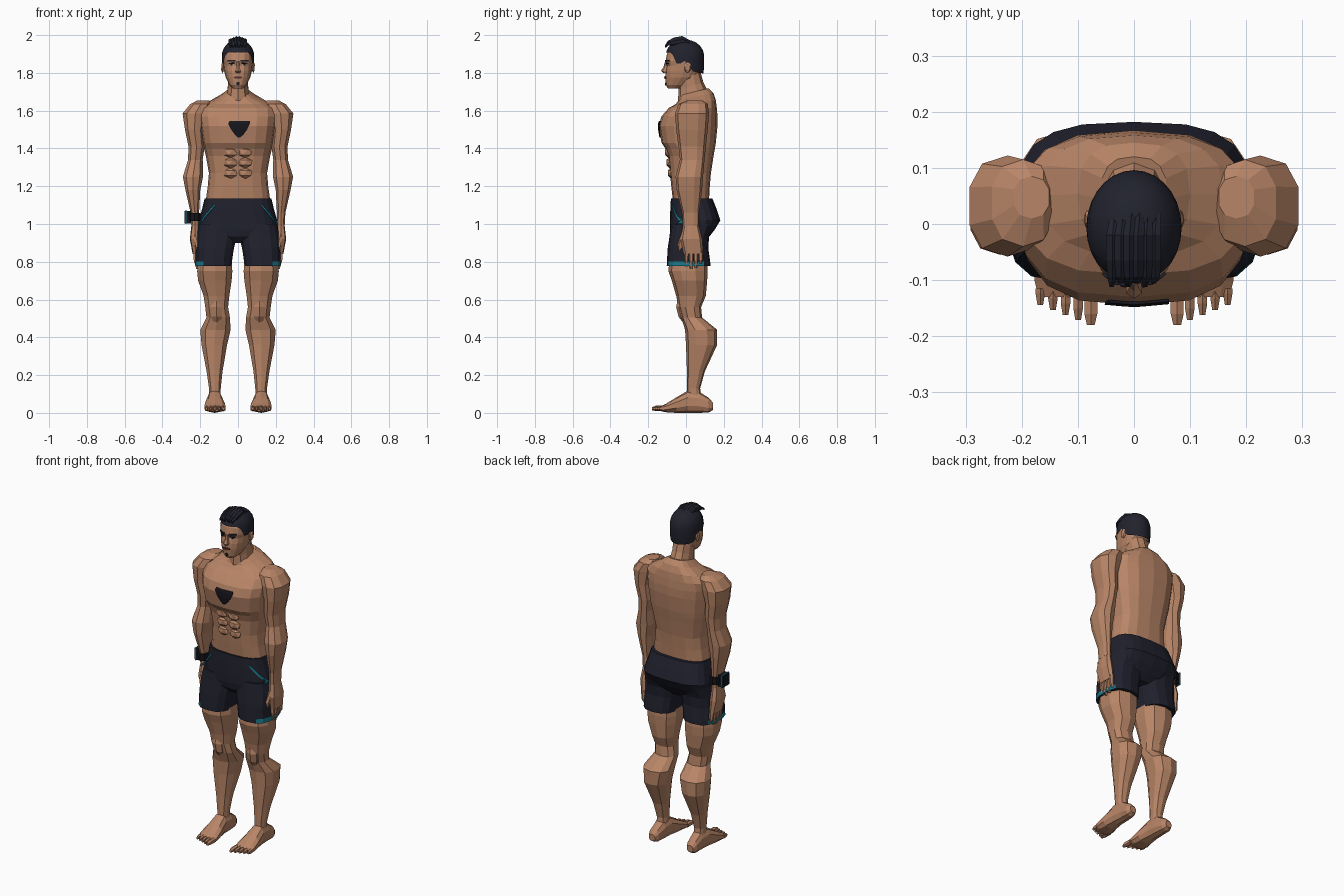
import bpy, bmesh, math
from mathutils import Vector
from mathutils.bvhtree import BVHTree


def material(name, rgb):
    m = bpy.data.materials.new(name)
    m.diffuse_color = (*rgb, 1)
    return m


SKIN = material("skin", (0.48, 0.235, 0.135))
NAVY = material("dark_navy_cloth", (0.014, 0.015, 0.026))
HAIR = material("hair_black", (0.015, 0.016, 0.026))
TEAL = material("teal_trim", (0.01, 0.19, 0.26))
BLACK = material("black", (0.008, 0.008, 0.012))
LIP = material("lip_brown", (0.25, 0.09, 0.06))
WHITE = material("eye_white", (0.5, 0.45, 0.4))


def mesh_object(name, verts, faces, mats, smooth=False):
    me = bpy.data.meshes.new(name)
    me.from_pydata([tuple(v) for v in verts], [], faces)
    bm = bmesh.new()
    bm.from_mesh(me)
    bmesh.ops.recalc_face_normals(bm, faces=bm.faces[:])
    for f in bm.faces:
        f.smooth = smooth
    bm.to_mesh(me)
    bm.free()
    for m in mats:
        me.materials.append(m)
    ob = bpy.data.objects.new(name, me)
    bpy.context.collection.objects.link(ob)
    return ob


def loft(name, rings, mat, n=10, p=2.4, s=1, axis='z', tilt=0, extra=()):
    """Rings: (position, x0, x1, a0, a1), each a rounded box section."""
    verts, faces = [], []
    for r in rings:
        t, x0, x1, a0, a1 = r[:5]
        k = r[5] if len(r) > 5 else tilt
        for i in range(n):
            ang = 2 * math.pi * i / n - math.pi / 2
            c, d = math.cos(ang), math.sin(ang)
            x = (x0 + x1) / 2 + (x1 - x0) / 2 * math.copysign(abs(c) ** (2 / p), c)
            da = (a1 - a0) / 2 * math.copysign(abs(d) ** (2 / p), d)
            a = (a0 + a1) / 2 + da
            verts.append((s * x, a, t + k * da) if axis == 'z' else (s * x, t, a))
    for j in range(len(rings) - 1):
        for i in range(n):
            q = (i + 1) % n
            faces.append((j * n + i, j * n + q, (j + 1) * n + q, (j + 1) * n + i))
    faces.append(tuple(range(n)))
    faces.append(tuple(range(len(verts) - n, len(verts))))
    ob = mesh_object(name, verts, faces, [mat, *extra])
    return ob, BVHTree.FromPolygons([Vector(v) for v in verts], faces)


def sym(z, w, y0, y1, tilt=0):
    return (z, -w, w, y0, y1, tilt)


def decal(name, rows, tree, mat, cols=4, s=1, lift=0.004):
    """Thin plate laid on the front of a surface; rows: (z, x0, x1)."""
    verts, faces = [], []
    for z, x0, x1 in rows:
        for i in range(cols + 1):
            x = s * (x0 + (x1 - x0) * i / cols)
            hit = tree.ray_cast(Vector((x, -1, z)), Vector((0, 1, 0)))[0]
            verts.append((x, (hit.y if hit else -0.05) - lift, z))
    w = cols + 1
    for j in range(len(rows) - 1):
        for i in range(cols):
            faces.append((j * w + i, j * w + i + 1, (j + 1) * w + i + 1, (j + 1) * w + i))
    ob = mesh_object(name, verts, faces, [mat])
    sol = ob.modifiers.new("thickness", 'SOLIDIFY')
    sol.thickness, sol.offset = 0.005, 0


def blob(name, loc, scale, mat, sub=1):
    bm = bmesh.new()
    bmesh.ops.create_icosphere(bm, subdivisions=sub, radius=1)
    verts = [Vector(loc) + Vector(v.co[i] * scale[i] for i in range(3)) for v in bm.verts]
    faces = [tuple(v.index for v in f.verts) for f in bm.faces]
    bm.free()
    return mesh_object(name, verts, faces, [mat])


def box(name, lo, hi, mat):
    v = [(x, y, z) for x in (lo[0], hi[0]) for y in (lo[1], hi[1]) for z in (lo[2], hi[2])]
    f = [(0, 1, 3, 2), (4, 5, 7, 6), (0, 1, 5, 4), (2, 3, 7, 6), (0, 2, 6, 4), (1, 3, 7, 5)]
    return mesh_object(name, v, f, [mat])


# Torso with tilted shoulder line, and neck
_, torso = loft("torso", [
    sym(1.05, .17, -.06, .11), sym(1.13, .17, -.07, .122), sym(1.20, .16, -.078, .126),
    sym(1.27, .154, -.085, .132), sym(1.36, .17, -.095, .146), sym(1.40, .18, -.11, .153),
    sym(1.43, .187, -.13, .158), sym(1.52, .20, -.145, .167), sym(1.57, .205, -.13, .167),
    sym(1.615, .20, -.09, .163), sym(1.645, .16, -.055, .158, .1),
    sym(1.675, .10, -.038, .145, .2), sym(1.70, .06, -.03, .12, .25)], SKIN, n=16, p=2.7)
loft("neck", [sym(1.60, .075, -.05, .14, .3), sym(1.67, .062, -.042, .12, .3),
              sym(1.73, .056, -.04, .092, .3), sym(1.80, .058, -.05, .078)], SKIN, n=10, p=2.2)
for row, z in enumerate((1.27, 1.325, 1.38)):
    for s in (-1, 1):
        blob("abdominal", (s * .038, -.077 - .008 * row, z), (.042, .022, .031), SKIN)

# Chest shield mark
decal("chest_mark", [(1.545, -.045, .062), (1.53, -.052, .062), (1.50, -.036, .048),
                     (1.475, -.018, .03), (1.458, .0, .012)], torso, BLACK, cols=6)

# Shorts: seat, legs with coloured hem, diagonal stripes
_, seat = loft("shorts_seat", [
    sym(.90, .06, -.05, .09), sym(.935, .17, -.08, .125), sym(.97, .208, -.085, .152),
    sym(1.02, .207, -.085, .182), sym(1.08, .19, -.083, .162), sym(1.135, .177, -.08, .14)],
    NAVY, n=20, p=2.9)
for s in (-1, 1):
    leg, _ = loft("shorts_leg", [
        (.777, .032, .228, -.102, .13), (.802, .03, .227, -.101, .128), (.87, .02, .225, -.097, .118),
        (.93, .005, .222, -.088, .122), (1.0, .01, .21, -.08, .15)], NAVY, n=14, p=2.7, s=s, extra=[TEAL])
    for f in leg.data.polygons:
        if f.center.z < .80 and abs(f.center.x) > .165 and len(f.vertices) == 4 and f.center.y < .1:
            f.material_index = 1
    stripe = [(1.10 - .1 * t / 5, .118 + .017 * t, .128 + .017 * t) for t in range(6)]
    decal("shorts_stripe", stripe, seat, TEAL, cols=1, s=s, lift=.005)

# Legs and feet
for s in (-1, 1):
    loft("leg", [
        (.86, .035, .21, -.085, .11), (.75, .026, .22, -.093, .115), (.70, .03, .215, -.075, .112),
        (.62, .043, .185, -.052, .105), (.56, .05, .176, -.04, .08), (.505, .04, .17, -.025, .085),
        (.44, .036, .203, -.005, .165), (.36, .055, .196, .0, .165), (.22, .08, .168, .005, .1),
        (.13, .09, .155, .005, .075), (.08, .092, .153, .005, .08)], SKIN, n=10, s=s)
    loft("kneecap", [(.60, .09, .135, -.045, .02), (.56, .08, .15, -.052, .02),
                     (.51, .08, .145, -.04, .02), (.47, .095, .13, -.01, .02)], SKIN, n=6, s=s)
    loft("foot", [
        (.142, .105, .145, .015, .055), (.12, .092, .158, .002, .08), (.07, .085, .16, .0, .112),
        (.01, .082, .165, .0, .118), (-.05, .07, .175, .0, .083), (-.10, .063, .18, .003, .052),
        (-.13, .067, .172, .008, .036)], SKIN, n=10, s=s, axis='y')
    for i in range(5):
        x, y, r = .077 + .0225 * i, -.18 + .009 * i, .013 if i == 0 else .0095
        loft("toe", [(-.115, x - r, x + r, .008, .04), (y + .02, x - r, x + r, .01, .038),
                     (y, x - r * .6, x + r * .6, .014, .03)], SKIN, n=6, s=s, axis='y')

# Arms, hands, fingers
for s in (-1, 1):
    loft("arm", [
        (1.655, .15, .215, .01, .085), (1.635, .14, .255, -.04, .115), (1.585, .155, .296, -.058, .122),
        (1.50, .18, .283, -.052, .115), (1.41, .175, .264, -.04, .105), (1.34, .185, .266, -.032, .098),
        (1.25, .183, .294, -.055, .09), (1.18, .198, .28, -.05, .085), (1.06, .205, .252, -.02, .07),
        (.99, .205, .248, -.018, .07)], SKIN, n=10, s=s)
    loft("palm", [(1.0, .207, .246, -.014, .066), (.92, .205, .255, -.03, .086),
                  (.84, .207, .24, -.012, .092)], SKIN, n=8, p=3, s=s)
    for i, end in enumerate((.775, .762, .768, .79)):
        y = .003 + .025 * i
        loft("finger", [(.86, .212, .238, y - .012, y + .012), (.81, .208, .236, y - .012, y + .011),
                        (end, .205, .222, y - .008, y + .006)], SKIN, n=6, s=s)
    loft("thumb", [(.95, .212, .24, -.025, .005), (.89, .198, .228, -.045, -.013),
                   (.835, .195, .215, -.042, -.022)], SKIN, n=6, s=s)

# Wrist watch on one arm
loft("watch_strap", [(1.015, .198, .262, -.028, .08), (1.058, .197, .264, -.03, .08)], BLACK, n=10, s=-1)
box("watch_body", (-.283, -.005, 1.003), (-.25, .055, 1.07), BLACK)
box("watch_trim", (-.278, -.008, 1.0), (-.272, .058, 1.073), TEAL)

# Head
_, head = loft("head", [
    sym(1.718, .028, -.096, -.03), sym(1.735, .045, -.106, .01), sym(1.775, .065, -.109, .06),
    sym(1.81, .073, -.108, .078), sym(1.84, .077, -.101, .083), sym(1.862, .079, -.108, .085),
    sym(1.90, .078, -.101, .085), sym(1.93, .068, -.082, .072), sym(1.953, .04, -.05, .04)],
    SKIN, n=16, p=2.3)
loft("nose", [sym(1.863, .007, -.11, -.09), sym(1.83, .009, -.12, -.09),
              sym(1.811, .016, -.133, -.09), sym(1.80, .013, -.12, -.09)], SKIN, n=6)
decal("mouth", [(1.783, -.015, .015), (1.777, -.024, .024), (1.768, -.013, .013)], head, LIP, lift=.003)
decal("mouth_line", [(1.779, -.024, .024), (1.776, -.024, .024)], head, BLACK, lift=.005)
decal("chin_beard", [(1.748, -.008, .008), (1.734, -.006, .006)], head, HAIR, lift=.002)
for s in (-1, 1):
    decal("eyebrow", [(1.868, .016, .056), (1.860, .013, .052)], head, HAIR, s=s)
    decal("eye", [(1.849, .022, .044), (1.839, .022, .044)], head, WHITE, s=s, lift=.002)
    decal("iris", [(1.849, .029, .039), (1.839, .029, .039)], head, BLACK, s=s, lift=.004)
    decal("eyelid", [(1.853, .019, .047), (1.848, .018, .048)], head, BLACK, s=s, lift=.004)
    blob("ear", (s * .081, .008, 1.83), (.009, .02, .033), SKIN)

# Hair cap with a shaped hairline
LINE = [(-.2, 1.913), (-.075, 1.908), (-.05, 1.85), (-.025, 1.85), (0, 1.868), (.03, 1.81), (.2, 1.775)]


def hairline(y):
    for (a, za), (b, zb) in zip(LINE, LINE[1:]):
        if a <= y <= b:
            return za + (zb - za) * (y - a) / (b - a)


N, ROWS = 28, 8
verts, faces = [], []
for j in range(ROWS):
    for i in range(N):
        a = 2 * math.pi * i / N
        low = hairline(-.006 + .101 * math.sin(a))
        z = low + (1.976 - low) * math.sin(j / ROWS * math.pi / 2)
        r = math.sqrt(max(0, 1 - (max(0, z - 1.89) / .087) ** 2)) - .08 * max(0, 1.83 - z) / .06
        verts.append((.085 * r * math.cos(a), -.006 + .102 * r * math.sin(a), z))
        if j < ROWS - 1:
            q = (i + 1) % N
            faces.append((j * N + i, j * N + q, (j + 1) * N + q, (j + 1) * N + i))
faces.append(tuple(range((ROWS - 1) * N, ROWS * N)))
mesh_object("hair_cap", verts, faces, [HAIR], smooth=True)

# Swept-forward quiff locks
for i in range(6):
    x = -.038 + .015 * i
    h = 1.998 - .006 * abs(i - 2.5)
    w = .013
    loft("hair_lock", [
        (.02, x - .005, x + .012, 1.955, h - .022), (-.02, x - w, x + w, 1.955, h),
        (-.065, x - w, x + w, 1.945, h - .008), (-.095, x - w * .8, x + w * .8, 1.945, h - .025),
        (-.112 + .006 * (i % 2), x - .006, x + .002, 1.932, 1.945)], HAIR, n=6, axis='y')
